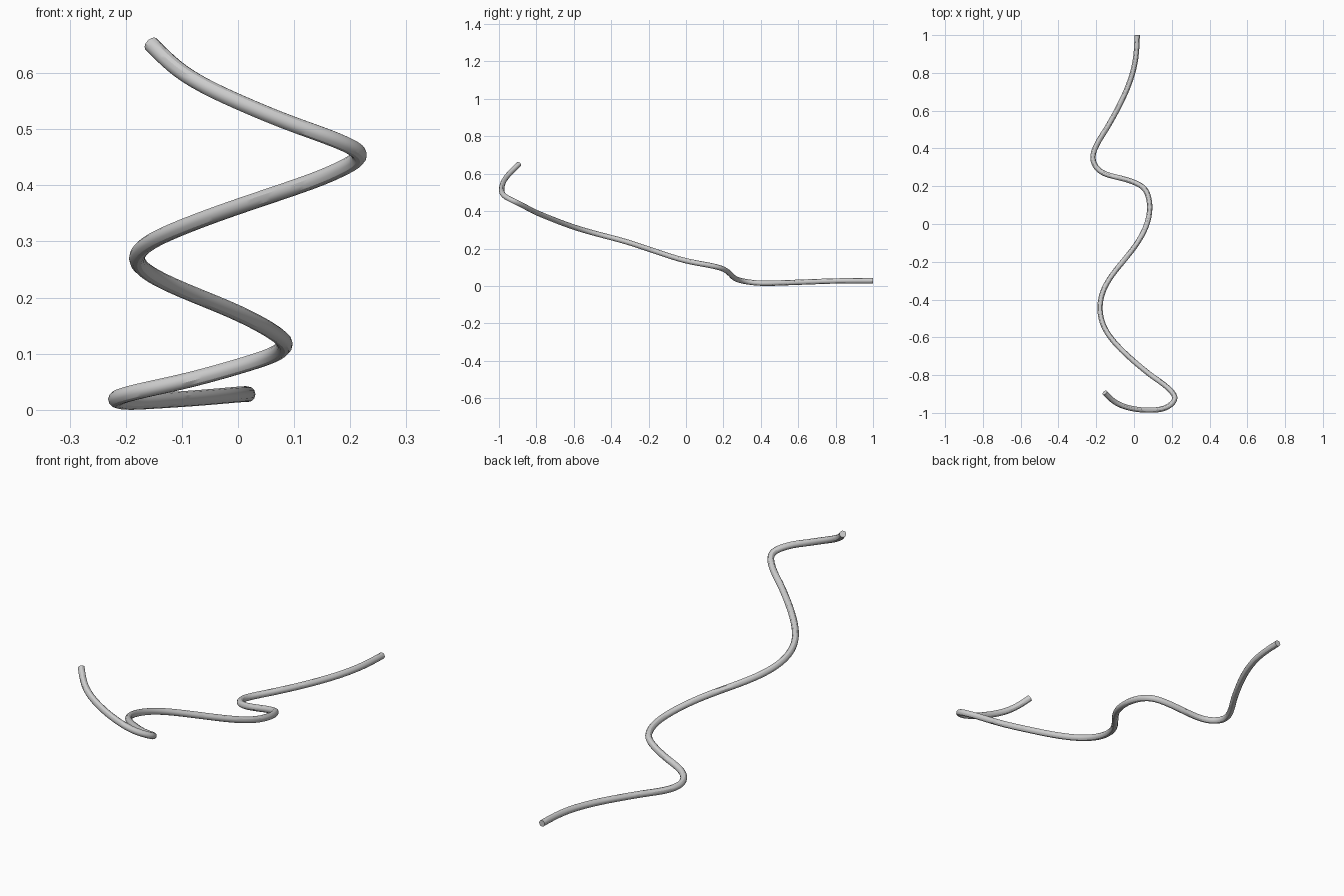
import bpy
from mathutils import Vector

if "Cube" in bpy.data.objects:
    bpy.data.objects.remove(bpy.data.objects["Cube"])

RADIUS = 0.0141

# Centre line of the winding tube, far end to raised tip
path = [Vector(p) for p in (
    (0.017, 1.0, 0.0275), (0.006, 0.86, 0.0275), (-0.035, 0.72, 0.024),
    (-0.092, 0.6, 0.0195), (-0.155, 0.49, 0.0155), (-0.204, 0.405, 0.0145),
    (-0.217, 0.345, 0.0195), (-0.188, 0.288, 0.030), (-0.1, 0.25, 0.05),
    (0.0, 0.221, 0.077), (0.055, 0.186, 0.095), (0.081, 0.12, 0.111),
    (0.074, 0.02, 0.130), (0.0, -0.125, 0.172),
    (-0.1, -0.25, 0.214), (-0.158, -0.343, 0.243), (-0.180, -0.445, 0.270),
    (-0.160, -0.54, 0.296), (-0.1, -0.63, 0.325), (0.0, -0.727, 0.362),
    (0.1, -0.808, 0.396), (0.189, -0.877, 0.432), (0.2155, -0.923, 0.455),
    (0.185, -0.963, 0.476), (0.1, -0.985, 0.508), (0.0, -0.979, 0.549),
    (-0.1, -0.943, 0.602), (-0.155, -0.893, 0.652),
)]

# Tangents of a smooth cubic spline through the points
n = len(path)
gap = [(path[i + 1] - path[i]).length for i in range(n - 1)]
slope = [(path[i + 1] - path[i]) / gap[i] for i in range(n - 1)]
tan = [slope[0].copy()] + [(slope[i - 1] + slope[i]) / 2 for i in range(1, n - 1)] + [slope[-1].copy()]
for _ in range(40):
    tan[0] = (3 * slope[0] - tan[1]) / 2
    tan[-1] = (3 * slope[-1] - tan[-2]) / 2
    for i in range(1, n - 1):
        a, b = gap[i - 1], gap[i]
        tan[i] = (3 * (b * slope[i - 1] + a * slope[i])
                  - b * tan[i - 1] - a * tan[i + 1]) / (2 * (a + b))

# Round bevelled curve
curve = bpy.data.curves.new("winding_tube", 'CURVE')
curve.dimensions = '3D'
curve.bevel_depth = RADIUS
curve.bevel_resolution = 4
curve.resolution_u = 8
curve.use_fill_caps = True
spline = curve.splines.new('BEZIER')
spline.bezier_points.add(n - 1)
for i, point in enumerate(spline.bezier_points):
    point.handle_left_type = point.handle_right_type = 'FREE'
    point.co = path[i]
    point.handle_left = path[i] - tan[i] * gap[max(i - 1, 0)] / 3
    point.handle_right = path[i] + tan[i] * gap[min(i, n - 2)] / 3

tube = bpy.data.objects.new("winding_tube", curve)
bpy.context.collection.objects.link(tube)

# Solid mesh with smooth sides and crisp end caps
bpy.context.view_layer.objects.active = tube
tube.select_set(True)
bpy.ops.object.convert(target='MESH')
tube = bpy.context.object
tube.name = "winding_tube"
bpy.ops.object.shade_smooth_by_angle()
